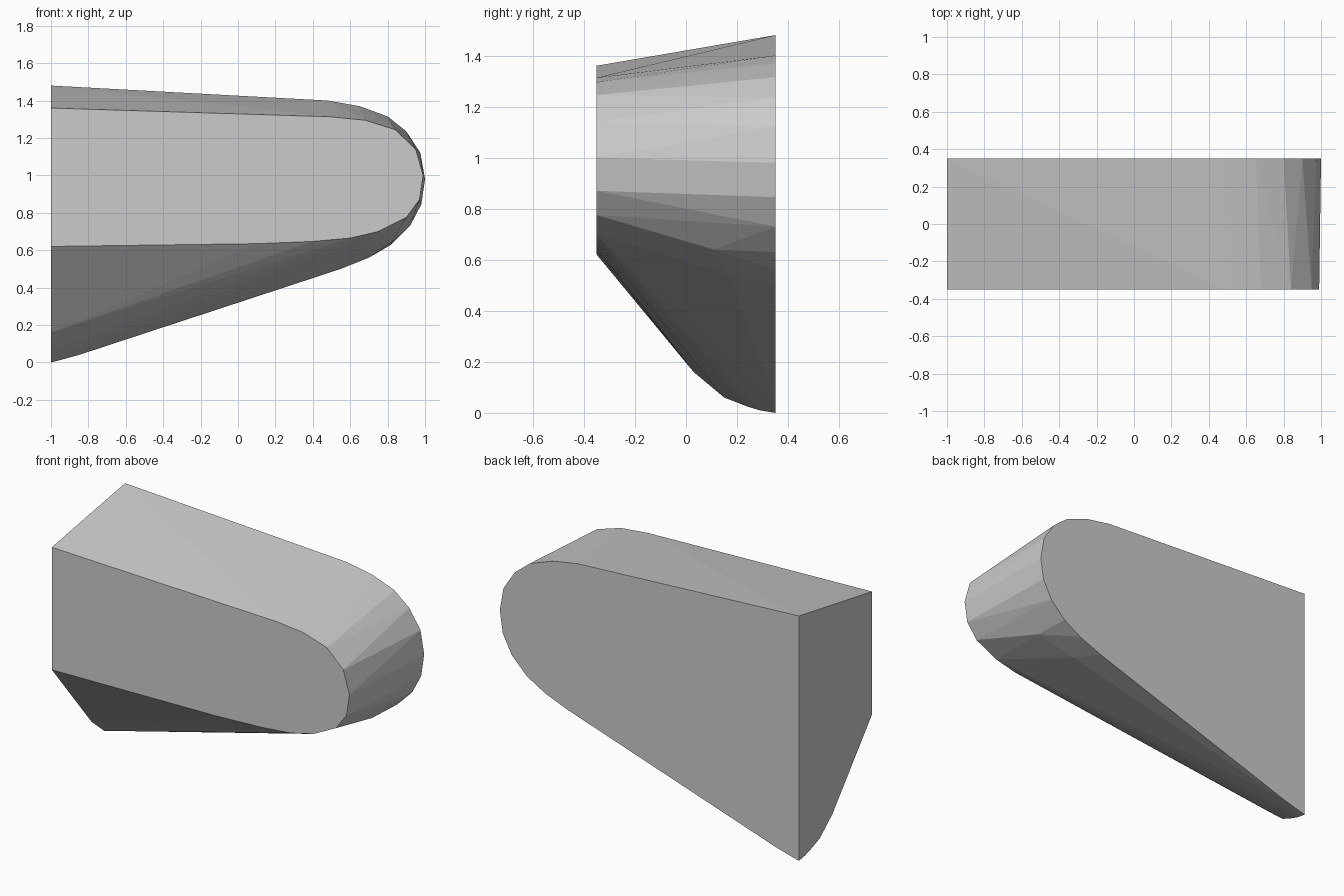
import bpy
import bmesh

default_cube = bpy.data.objects.get("Cube")
if default_cube:
    bpy.data.objects.remove(default_cube, do_unlink=True)

HALF_DEPTH = 0.35
CUT_SIDE = -1.0


def flat_material(name, colour):
    material = bpy.data.materials.new(name)
    material.use_nodes = True
    material.diffuse_color = colour
    shader = next(node for node in material.node_tree.nodes
                  if node.type == 'BSDF_PRINCIPLED')
    shader.inputs["Base Color"].default_value = colour
    return material


def hull_object(name, points, material):
    """Wrap a convex skin around the given section points."""
    bm = bmesh.new()
    for point in points:
        bm.verts.new(point)
    result = bmesh.ops.convex_hull(bm, input=bm.verts[:])
    unused = set(result["geom_interior"]) | set(result["geom_unused"])
    loose = [item for item in unused
             if isinstance(item, bmesh.types.BMVert) and item.is_valid]
    bmesh.ops.delete(bm, geom=loose, context='VERTS')
    # Merge coplanar triangles into clean flat end faces
    bmesh.ops.dissolve_limit(bm, angle_limit=0.005,
                             verts=bm.verts[:], edges=bm.edges[:])
    bmesh.ops.recalc_face_normals(bm, faces=bm.faces[:])
    mesh = bpy.data.meshes.new(name)
    bm.to_mesh(mesh)
    bm.free()
    mesh.materials.append(material)
    body = bpy.data.objects.new(name, mesh)
    bpy.context.collection.objects.link(body)
    return body


# Front section (x, z): narrow rounded tongue
front_section = [
    (-1, .62), (.1, .635), (.4, .647), (.6, .665), (.75, .7), (.9, .775),
    (.97, .87), (.99, 1), (.95, 1.14), (.84, 1.245), (.68, 1.295),
    (.5, 1.313), (-1, 1.36),
]

# Back section (x, z): taller tongue with a sloping underside
back_section = [
    (-1, 0), (-.96, .01), (-.85, .04), (.55, .5), (.7, .56), (.82, .63),
    (.92, .73), (.98, .845), (1, .98), (.975, 1.12), (.9, 1.235),
    (.8, 1.315), (.65, 1.37), (.48, 1.4), (-1, 1.48),
]

# Rounded keel along the flat cut side (y, z)
keel_section = [(.03, .16), (.15, .06), (.24, .025), (.29, .01)]

# Slight bulges where the underside turns into the nose
nose_bulges = [(.6, .17, .54), (.82, .11, .64), (.9, -.25, .773)]

points = [(x, -HALF_DEPTH, z) for x, z in front_section]
points += [(x, HALF_DEPTH, z) for x, z in back_section]
points += [(CUT_SIDE, y, z) for y, z in keel_section]
points += nose_bulges

grey = flat_material("plain grey", (0.6, 0.6, 0.6, 1.0))
hull_object("rounded_wedge_body", points, grey)
